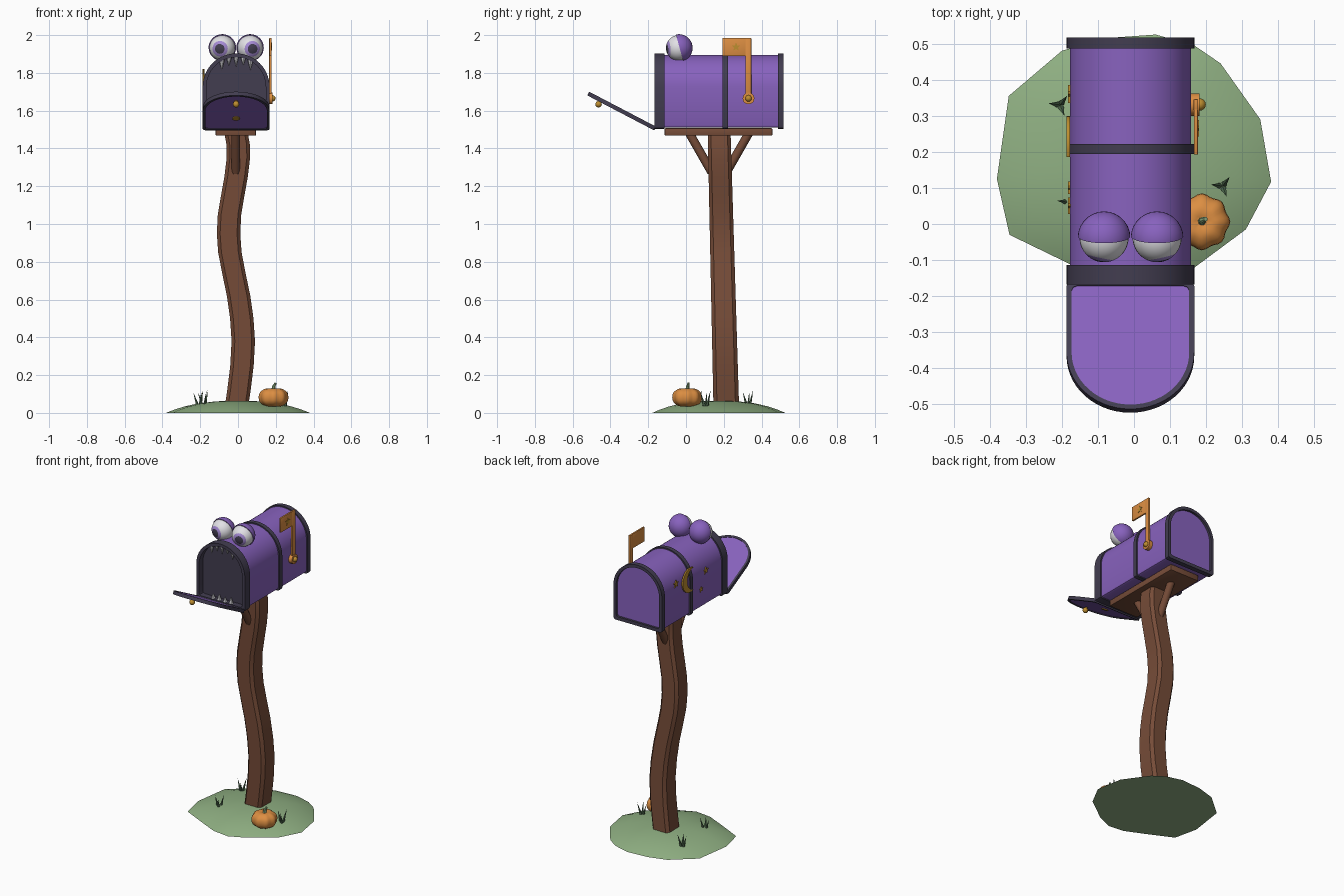
import bpy, bmesh, math
from mathutils import Vector, Matrix

if "Cube" in bpy.data.objects:
    bpy.data.objects.remove(bpy.data.objects["Cube"])

def lin(c):
    c /= 255
    return c / 12.92 if c <= 0.04045 else ((c + 0.055) / 1.055) ** 2.4

def material(name, r, g, b):
    m = bpy.data.materials.new(name)
    m.diffuse_color = (lin(r), lin(g), lin(b), 1)
    m.use_nodes = True
    m.node_tree.nodes["Principled BSDF"].inputs["Base Color"].default_value = m.diffuse_color
    return m

PURPLE = material("purple", 136, 98, 190)
SLATE = material("dark slate", 66, 61, 80)
WOOD = material("brown wood", 118, 76, 56)
ORANGE = material("orange", 220, 142, 66)
GOLD = material("gold", 190, 142, 48)
MOUND = material("soft green", 143, 175, 130)
GRASS = material("dark green", 82, 110, 82)
WHITE = material("off white", 226, 225, 230)
LILAC = material("lilac", 165, 138, 212)

def finish(name, bm, *mats, angle=35):
    bmesh.ops.recalc_face_normals(bm, faces=bm.faces)
    me = bpy.data.meshes.new(name)
    bm.to_mesh(me)
    bm.free()
    ob = bpy.data.objects.new(name, me)
    bpy.context.collection.objects.link(ob)
    for m in mats:
        me.materials.append(m)
    bpy.ops.object.select_all(action='DESELECT')
    ob.select_set(True)
    bpy.context.view_layer.objects.active = ob
    bpy.ops.object.shade_smooth_by_angle(angle=math.radians(angle))
    return ob

def loft(name, loops, mat, closed=False, angle=35):
    """Skin a list of equal loops; closed joins last to first, else caps."""
    bm = bmesh.new()
    rows = [[bm.verts.new(p) for p in l] for l in loops]
    n = len(rows[0])
    for a, b in zip(rows, rows[1:] + (rows[:1] if closed else [])):
        for i in range(n):
            bm.faces.new((a[i], a[(i + 1) % n], b[(i + 1) % n], b[i]))
    if not closed:
        bm.faces.new(rows[0])
        bm.faces.new(rows[-1])
    return finish(name, bm, mat, angle=angle)

def prism(name, pts, d0, d1, frame, mat, inner=None):
    loops = [[frame(a, b, d) for a, b in pts] for d in (d0, d1)]
    if inner:
        loops += [[frame(a, b, d) for a, b in inner] for d in (d1, d0)]
    return loft(name, loops, mat, closed=bool(inner))

def rod(name, p, q, r1, r2, mat, seg=12):
    p, q = Vector(p), Vector(q)
    bm = bmesh.new()
    rot = (q - p).to_track_quat('Z', 'Y').to_matrix().to_4x4()
    bmesh.ops.create_cone(bm, cap_ends=True, segments=seg, radius1=r1, radius2=r2,
                          depth=(q - p).length, matrix=Matrix.Translation((p + q) / 2) @ rot)
    return finish(name, bm, mat)

def box(name, lo, hi, mat, bevel=0.0):
    bm = bmesh.new()
    bmesh.ops.create_cube(bm, size=1)
    for v in bm.verts:
        v.co = [l + (h - l) * (c + 0.5) for l, h, c in zip(lo, hi, v.co)]
    if bevel:
        bmesh.ops.bevel(bm, geom=bm.edges[:], offset=bevel, segments=2, affect='EDGES', profile=0.5)
    return finish(name, bm, mat)

def ball(name, c, r, mat):
    bm = bmesh.new()
    bmesh.ops.create_uvsphere(bm, u_segments=16, v_segments=10, radius=r, matrix=Matrix.Translation(c))
    return finish(name, bm, mat)

CX = -0.01
def arch(w, b0, b1, c=0.015):
    pts = [(-w, b0 + c), (-w + c * .3, b0 + c * .3), (-w + c, b0),
           (w - c, b0), (w - c * .3, b0 + c * .3), (w, b0 + c)]
    return pts + [(w * math.cos(math.pi * i / 28), b1 - w + w * math.sin(math.pi * i / 28))
                  for i in range(29)]

def along_y(a, b, d):
    return (CX + a, d, b)

# Mailbox body, mouth and dark bands
prism("mailbox_body", arch(.168, 1.51, 1.895), -.12, .503, along_y, PURPLE)
prism("mouth_panel", arch(.165, 1.512, 1.892), -.128, -.119, along_y, SLATE)
outer = arch(.177, 1.503, 1.903)
prism("front_band", outer, -.167, -.114, along_y, SLATE, arch(.157, 1.525, 1.883))
prism("middle_band", outer, .194, .222, along_y, SLATE, arch(.163, 1.516, 1.889))
prism("back_band", outer, .486, .517, along_y, SLATE, arch(.157, 1.525, 1.883))

# Open door, hinged at the bottom of the mouth
T = math.radians(27.6)
def door(a, h, t):
    return (CX + a, -.162 - h * math.cos(T) - t * math.sin(T), 1.508 + h * math.sin(T) - t * math.cos(T))
prism("door_rim", arch(.177, 0, .4), -.008, .014, door, SLATE, arch(.163, .014, .386))
prism("door_panel", arch(.165, .012, .388), -.005, .009, door, PURPLE)
rod("door_knob_stem", door(0, .325, .005), door(0, .325, .025), .009, .009, GOLD)
ball("door_knob", door(0, .325, .028), .017, GOLD)
rod("door_plate", door(0, .13, .008), door(0, .13, .014), .02, .02, GOLD, 20)

# Teeth
for i in range(5):
    dx = (i - 2) * .038
    z = 1.726 + math.sqrt(.157 ** 2 - dx ** 2) + .004
    rod("upper_tooth", (CX + dx, -.15, z), (CX + dx, -.15, z - (.055 if i % 2 == 0 else .045)), .015, 0, WHITE, 8)
for i in range(4):
    x = CX + (i - 1.5) * .043
    rod("lower_tooth", (x, -.15, 1.522), (x, -.15, 1.566 if i % 2 else 1.556), .015, 0, WHITE, 8)

# Eyes: pole of each ball points along the gaze, colours by angle from it
for side, x in ((-1, -.083), (1, .064)):
    c = Vector((x, -.038, 1.932))
    gaze = Vector((side * .22, -1, -.08)).normalized()
    bm = bmesh.new()
    bmesh.ops.create_uvsphere(bm, u_segments=28, v_segments=24, radius=.068,
                              matrix=Matrix.Translation(c) @ gaze.to_track_quat('Z', 'Y').to_matrix().to_4x4())
    for f in bm.faces:
        ang = math.degrees((f.calc_center_median() - c).angle(gaze))
        f.material_index = 2 if ang < 19 else 1 if ang < 38 else 0
    finish("eyeball", bm, WHITE, LILAC, SLATE)
    # Eyelid shell over the back half
    bm = bmesh.new()
    bmesh.ops.create_uvsphere(bm, u_segments=28, v_segments=18, radius=.073, matrix=Matrix.Translation(c))
    n = Vector((0, .96, .26))
    bmesh.ops.bisect_plane(bm, geom=bm.verts[:] + bm.edges[:] + bm.faces[:], plane_co=c + n * .004,
                           plane_no=n, clear_inner=True)
    bmesh.ops.holes_fill(bm, edges=[e for e in bm.edges if e.is_boundary])
    finish("eyelid", bm, PURPLE)

# Signal flag on the right side
def star(cy, cz, r):
    return [(cy + (r if i % 2 == 0 else r * .45) * math.sin(math.pi * i / 5),
             cz + (r if i % 2 == 0 else r * .45) * math.cos(math.pi * i / 5)) for i in range(10)]
def along_x(a, b, d):
    return (d, a, b)
box("flag_pole", (.165, .315, 1.65), (.178, .346, 1.985), ORANGE, .003)
box("flag_plate", (.166, .192, 1.89), (.177, .34, 1.985), ORANGE, .002)
rod("flag_pivot", (.15, .331, 1.665), (.182, .331, 1.665), .031, .031, ORANGE, 20)
ball("flag_pivot_knob", (.182, .331, 1.665), .017, GOLD)
prism("flag_star", star(.265, 1.937, .024), .176, .180, along_x, GOLD)

# Moon and stars on the left side
def arc(cy, r, a0, a1, n=16):
    return [(cy + r * math.cos(math.radians(a0 + (a1 - a0) * i / n)),
             1.74 + r * math.sin(math.radians(a0 + (a1 - a0) * i / n))) for i in range(n + 1)]
moon = arc(.22, .08, -115, 115) + arc(.18, .0727, 83, -83)
prism("moon", moon, -.187, -.178, along_x, GOLD)
for cy, cz, r in ((.36, 1.765, .026), (.05, 1.735, .024), (.1, 1.63, .018)):
    prism("side_star", star(cy, cz, r), -.183, -.176, along_x, GOLD)

# Support board and braces
box("support_board", (-.118, -.113, 1.468), (.095, .457, 1.507), WOOD, .004)
rod("front_brace", (-.012, .015, 1.485), (-.012, .135, 1.275), .023, .023, WOOD)
rod("back_brace", (-.012, .335, 1.485), (-.012, .215, 1.275), .023, .023, WOOD)

# Crooked post: chamfered square section swept along an S-curve
path = [(.02, -.01), (.12, .005), (.25, .021), (.38, .028), (.5, .02), (.62, .003), (.74, -.022), (.85, -.043),
        (.95, -.05), (1.05, -.045), (1.15, -.028), (1.25, -.01), (1.35, .002), (1.42, .001), (1.48, -.01)]
loops = []
for z, x in path:
    hx, hy, k = .062, .068 - .005 * z, .72
    cy = .214 - .026 * z
    loops.append([(x + a * hx, cy + b * hy, z) for a, b in
                  ((1, -k), (1, k), (k, 1), (-k, 1), (-1, k), (-1, -k), (-k, -1), (k, -1))])
loft("post", loops, WOOD, angle=30)

# Grassy mound with uneven outline
rim = [(.38, .117), (.35, .29), (.24, .445), (.167, .495), (.06, .525), (-.08, .515), (-.2, .48), (-.347, .355),
       (-.38, .125), (-.345, -.03), (-.18, -.11), (-.06, -.165), (.05, -.178), (.155, -.13), (.31, -.015)]
loft("mound", [[(x * s, .17 + (y - .17) * s, .064 * (1 - s ** 2.6)) for x, y in rim]
               for s in (1, .96, .88, .75, .55, .3, .08)], MOUND, angle=60)

# Pumpkin with lobes, and its stem
bm = bmesh.new()
bmesh.ops.create_uvsphere(bm, u_segments=40, v_segments=14, radius=1)
for v in bm.verts:
    x, y, z = v.co
    r = math.hypot(x, y)
    k = .079 * (.955 + .045 * math.cos(8 * math.atan2(y, x)))
    dip = .014 * max(0, 1 - r / .45)
    flat = math.copysign(abs(z) ** .8, z)
    v.co = (.188 + x * k, .006 + y * k, .082 + flat * .053 - math.copysign(dip, z))
finish("pumpkin", bm, ORANGE, angle=60)
rod("pumpkin_stem", (.188, .006, .115), (.189, .01, .142), .012, .009, MOUND, 8)
rod("pumpkin_stem_tip", (.189, .01, .139), (.199, .014, .158), .009, .006, MOUND, 8)

# Grass tufts
for cx, cy in ((-.205, .33), (.245, .105), (-.18, .06)):
    for k, h in ((0, .062), (1, .05), (2, .055)):
        a = .9 + k * 2.1
        dx, dy = math.cos(a), math.sin(a)
        rod("grass_blade", (cx + dx * .008, cy + dy * .008, .035),
            (cx + dx * .032, cy + dy * .032, .058 + h), .009, 0, GRASS, 5)
